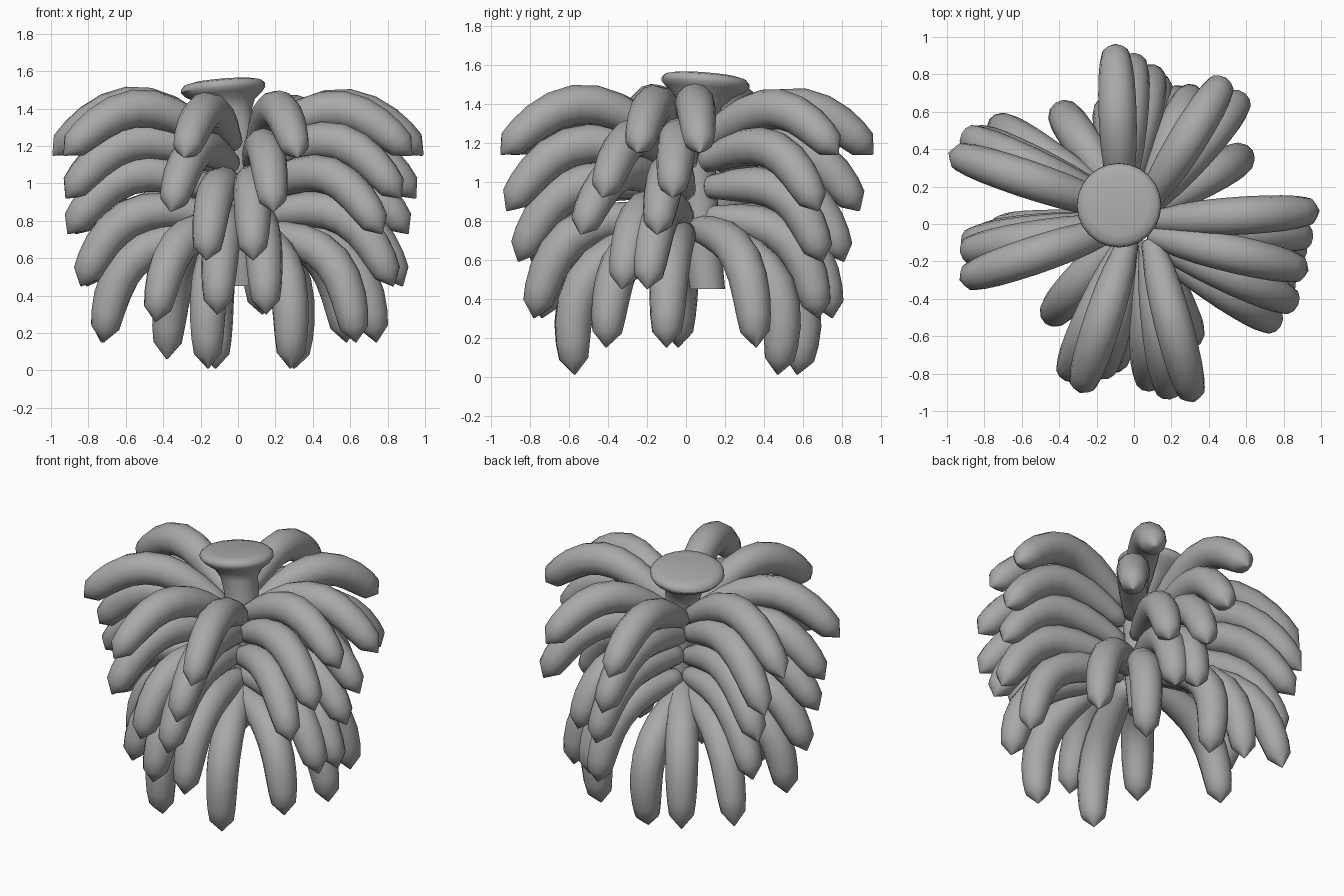
import bpy, bmesh, math
from mathutils import Vector

cube = bpy.data.objects.get("Cube")
if cube:
    bpy.data.objects.remove(cube, do_unlink=True)

mat = bpy.data.materials.new("matte grey")
mat.use_nodes = True
grey = (0.4, 0.4, 0.4, 1)
mat.diffuse_color = grey
mat.node_tree.nodes["Principled BSDF"].inputs["Base Color"].default_value = grey


def loft(name, rings, sides, sharp):
    """Skin rings given as (centre, axis a, axis b, radius) and cap both ends."""
    bm = bmesh.new()
    loops = []
    for c, a, b, r in rings:
        turns = [2 * math.pi * i / sides for i in range(sides)]
        loops.append([bm.verts.new(c + r * (a * math.cos(t) + b * math.sin(t))) for t in turns])
    for low, high in zip(loops, loops[1:]):
        for i in range(sides):
            j = (i + 1) % sides
            bm.faces.new((low[i], low[j], high[j], high[i]))
    bm.faces.new(loops[0][::-1])
    bm.faces.new(loops[-1])
    bmesh.ops.recalc_face_normals(bm, faces=bm.faces)
    mesh = bpy.data.meshes.new(name)
    bm.to_mesh(mesh)
    bm.free()
    mesh.materials.append(mat)
    ob = bpy.data.objects.new(name, mesh)
    bpy.context.collection.objects.link(ob)
    bpy.ops.object.select_all(action='DESELECT')
    ob.select_set(True)
    bpy.context.view_layer.objects.active = ob
    bpy.ops.object.shade_smooth_by_angle(angle=math.radians(sharp))


# Stalk with a tilted, flared cap: x, y, z, radius, tilt
stalk = [(.02, .11, .45, .09, 0), (.01, .07, .8, .1, 0), (0, .05, 1.1, .1, 0),
         (-.01, .05, 1.3, .105, 0), (-.04, .07, 1.39, .115, .08), (-.06, .09, 1.44, .15, .08),
         (-.075, .1, 1.475, .205, .08), (-.08, .1, 1.5, .226, .08),
         (-.08, .1, 1.52, .224, .08), (-.08, .1, 1.538, .205, .08), (-.08, .1, 1.548, .16, .08)]
loft("stalk", [(Vector((x, y, z)), Vector((1, 0, k)), Vector((0, 1, -k)), r)
               for x, y, z, r, k in stalk], 24, 50)

# Fruit thickness along its length: position, radius
THICKNESS = [(0, .035), (.02, .06), (.08, .068), (.18, .084), (.3, .095), (.42, .1), (.54, .102),
             (.66, .1), (.77, .096), (.86, .088), (.93, .076), (1, .004)]


def fruit(name, root, tip):
    """One arched fruit from its root on the stalk to its tip."""
    chord = tip - root
    up = Vector((0, 0, 1))
    side = up.cross(chord).normalized()
    normal = chord.cross(side)

    def point(u):
        return root + chord * u + normal * .25 * math.sin(math.pi * u ** 1.05)

    rings = []
    for u, r in THICKNESS:
        along = (point(min(u + .01, 1)) - point(max(u - .01, 0))).normalized()
        rings.append((point(u), side, along.cross(side), r))
    loft(name, rings, 12, 50)


# Tiers from the top down: root height, tip height
SIDE_TIERS = [(1.21, 1.15), (1.1, .92), (.95, .73), (.82, .45), (.74, .15)]
END_TIERS = [(1.21, 1.14), (1.1, .85), (.97, .59), (.82, .3), (.76, .01)]

# Columns of fruit: tiers, root position and the tip position in each tier
COLUMNS = {
    "left_back": (SIDE_TIERS, (0, .01),
                  [(.99, .07), (.95, -.07), (.91, -.15), (.88, -.2), (.74, -.1)]),
    "left_front": (SIDE_TIERS, (0, -.04),
                   [(.93, -.25), (.87, -.43), (.77, -.54), (.83, -.33), (.63, -.41)]),
    "right_back": (SIDE_TIERS, (0, .05),
                   [(-.99, .38), (-.92, .48), (-.87, .48), (-.81, .45), (-.73, .53)]),
    "right_front": (SIDE_TIERS, (0, .01),
                    [(-.93, -.3), (-.92, -.15), (-.91, -.1), (-.84, -.08), (-.72, -.04)]),
    "front_left": (END_TIERS, (.07, 0),
                   [(.32, -.95), (.19, -.92), (.08, -.86), (.15, -.78), (.28, -.57)]),
    "front_right": (END_TIERS, (0, 0),
                    [(-.29, -.9), (-.36, -.82), (-.17, -.79), (-.11, -.74), (-.16, -.57)]),
    "back_right": (END_TIERS, (-.07, .05),
                   [(-.1, .96), (0, .89), (.1, .81), (.13, .75), (-.12, .57)]),
    "back_left": (END_TIERS, (.02, .02),
                  [(.49, .78), (.58, .68), (.31, .7), (.24, .68), (.3, .47)]),
}
REACH = .09
for column, (tiers, (x, y), tips) in COLUMNS.items():
    for n, ((root_z, tip_z), tip) in enumerate(zip(tiers, tips), 1):
        out = (Vector(tip) - Vector((x, y))).normalized() * REACH
        fruit(f"{column}_fruit_{n}", Vector((x + out.x, y + out.y, root_z)), Vector((*tip, tip_z)))

# Single low fruits that fill the gaps between the columns
for name, tip in (("front_right", (-.44, -.49, .26)), ("back_right", (-.38, .59, .06)),
                  ("back_left", (.58, .36, .15))):
    fruit(f"{name}_low_fruit", Vector((0, .03, .77)), Vector(tip))
